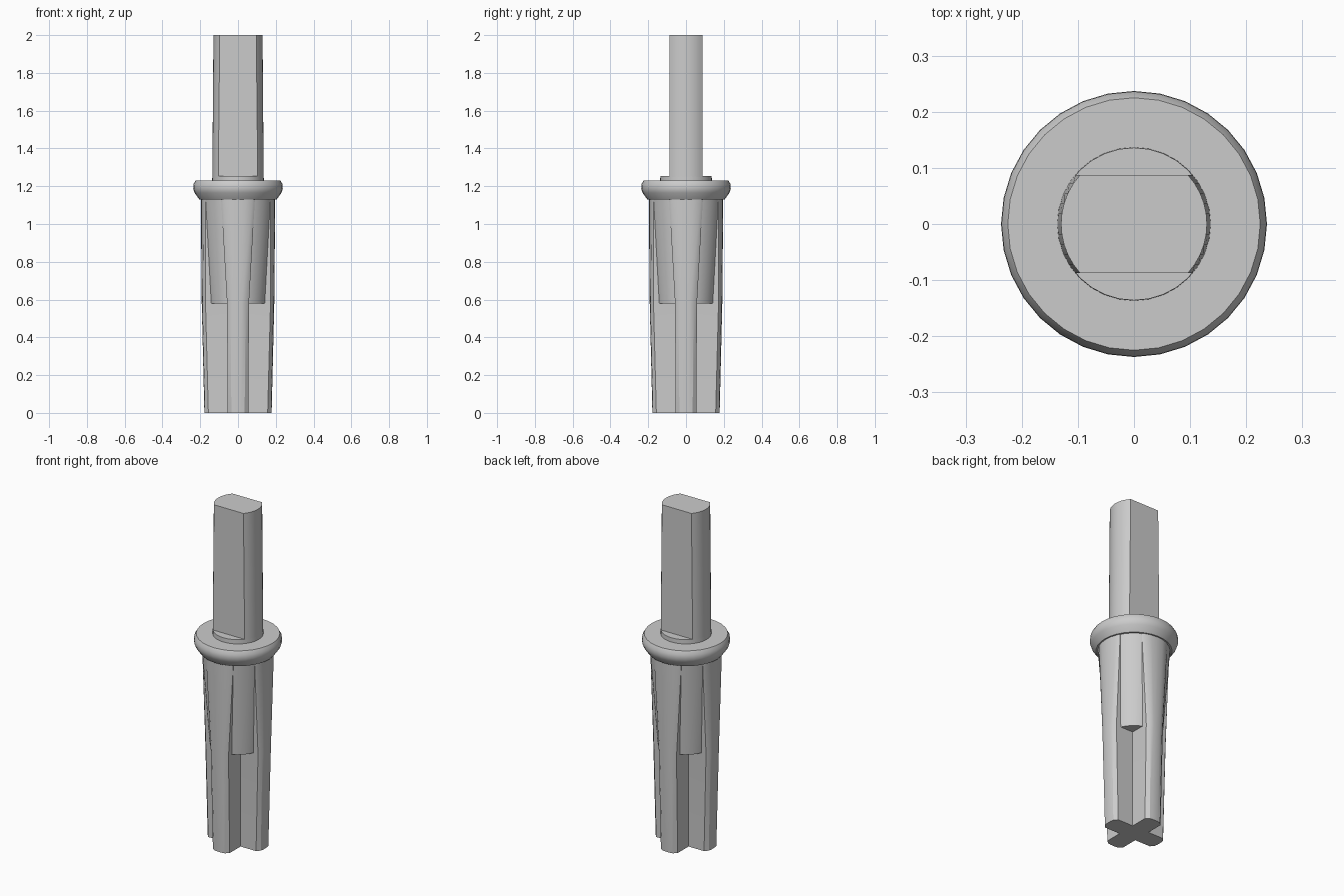
import bpy
import bmesh
from math import asin, cos, hypot, pi, radians, sin, sqrt

cube = bpy.data.objects.get("Cube")
if cube:
    bpy.data.objects.remove(cube, do_unlink=True)

grey = bpy.data.materials.new("plain grey")
grey.use_nodes = True
colour = (0.6, 0.6, 0.6, 1)
grey.diffuse_color = colour
grey.node_tree.nodes["Principled BSDF"].inputs["Base Color"].default_value = colour


def loft(name, sections):
    """Skin a stack of matching closed outlines, each (z, [(x, y), ...])."""
    bm = bmesh.new()
    rings = [[bm.verts.new((x, y, z)) for x, y in outline] for z, outline in sections]
    n = len(rings[0])
    for low, high in zip(rings, rings[1:]):
        for i in range(n):
            j = (i + 1) % n
            bm.faces.new((low[i], low[j], high[j], high[i]))
    bm.faces.new(rings[0][::-1])
    bm.faces.new(rings[-1])
    bmesh.ops.recalc_face_normals(bm, faces=bm.faces)
    mesh = bpy.data.meshes.new(name)
    bm.to_mesh(mesh)
    bm.free()
    mesh.materials.append(grey)
    obj = bpy.data.objects.new(name, mesh)
    bpy.context.collection.objects.link(obj)
    bpy.ops.object.select_all(action="DESELECT")
    obj.select_set(True)
    bpy.context.view_layer.objects.active = obj
    bpy.ops.object.shade_smooth_by_angle(angle=radians(30))
    return obj


def circle(r, n=32):
    return [(r * cos(2 * pi * i / n), r * sin(2 * pi * i / n)) for i in range(n)]


def two_flats(r, half, n=10):
    """Circle cut by two flats at y = +half and y = -half."""
    a = asin(half / r)
    angles = [side + a * (2 * i / n - 1) for side in (0, pi) for i in range(n + 1)]
    return [(r * cos(t), r * sin(t)) for t in angles]


def cross(r, end, side, shoulder, n=4):
    """Four ribs with arched ends, bevelled corners and square inner corners."""
    a = asin(end / r)
    arc = [(r * cos(t), r * sin(t)) for t in (a * (2 * i / n - 1) for i in range(n + 1))]
    rib = [(shoulder, -side)] + arc + [(shoulder, side), (side, side)]
    points = []
    for _ in range(4):
        points += rib
        rib = [(-y, x) for x, y in rib]
    return points


# Shaft with its round foot
loft("shaft", [(1.25, two_flats(0.136, 0.087)), (2.0, two_flats(0.13, 0.087))])
loft("shaft_foot", [(1.22, circle(0.137)), (1.255, circle(0.136))])

# Collar with rounded rim
collar = [(1.13, 0.205), (1.165, 0.23), (1.185, 0.237), (1.21, 0.236), (1.23, 0.225)]
loft("collar", [(z, circle(r)) for z, r in collar])

# Tapered plug between the ribs
loft("plug_cone", [(0.58, circle(0.153)), (1.14, circle(0.195))])

# Cross-shaped ribs, flaring into the plug below the collar
loft("cross_ribs", [
    (0.0, cross(0.178, 0.035, 0.055, 0.157)),
    (0.58, cross(0.192, 0.04, 0.058, 0.172)),
    (1.14, cross(0.197, 0.078, 0.09, 0.172)),
])
